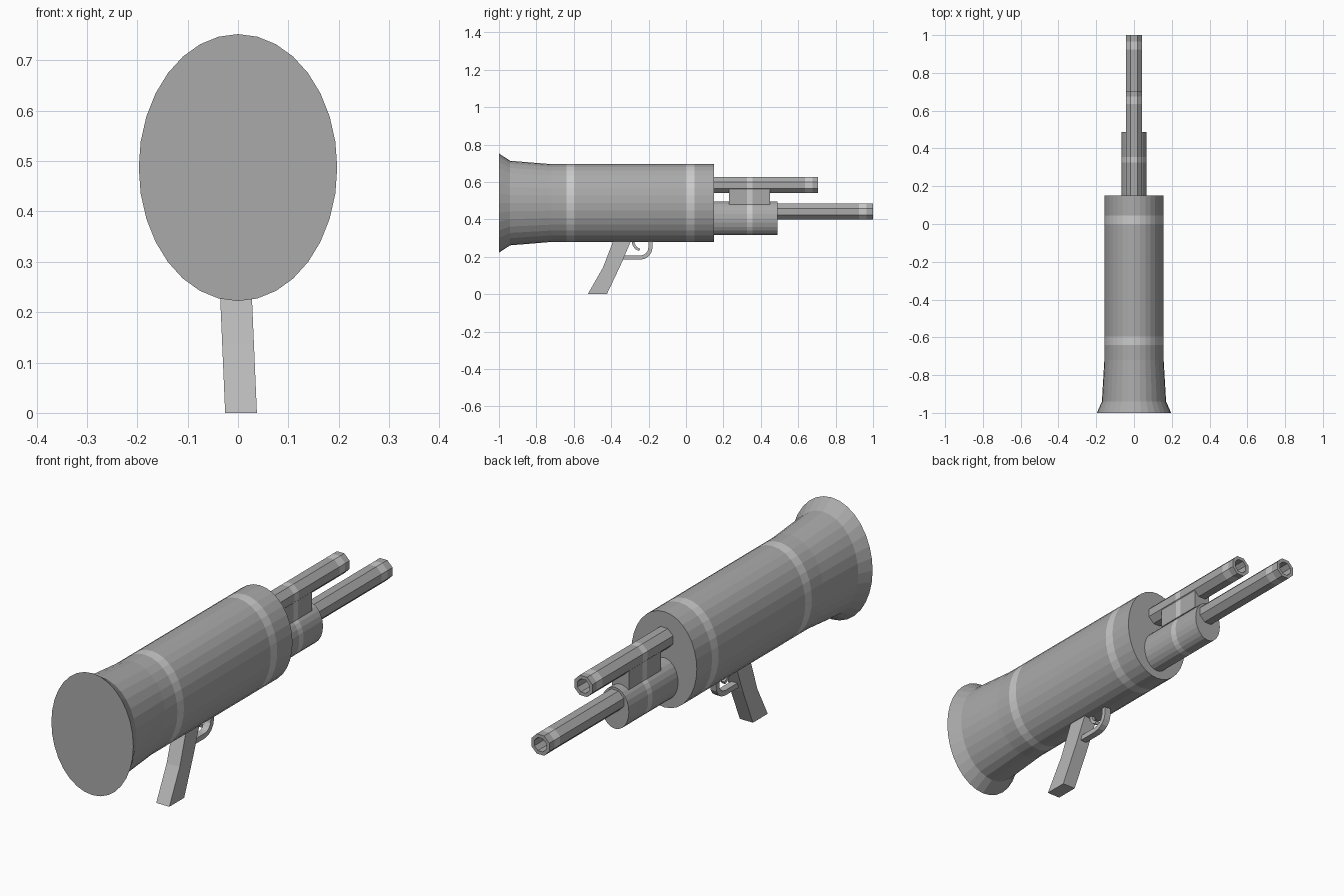
import bpy, math
from mathutils import Vector

if "Cube" in bpy.data.objects:
    bpy.data.objects.remove(bpy.data.objects["Cube"])


def material(name, v):
    m = bpy.data.materials.new(name)
    m.diffuse_color = (v, v, v, 1)
    m.use_nodes = True
    m.node_tree.nodes["Principled BSDF"].inputs["Base Color"].default_value = m.diffuse_color
    return m


DARK = material("dark_metal", 0.40)
LIGHT = material("light_band", 0.75)
GRIP = material("grip_grey", 0.48)


def make(name, verts, faces, mats, bands=()):
    me = bpy.data.meshes.new(name)
    me.from_pydata(verts, [], faces)
    for m in mats:
        me.materials.append(m)
    for i in bands:
        me.polygons[i].material_index = 1
    ob = bpy.data.objects.new(name, me)
    bpy.context.collection.objects.link(ob)
    return ob


def loft(name, sides, phase, cz, rings, bands=()):
    """Closed tube along y; rings are (y, rx, rz); bands are light sections."""
    verts, faces, lit = [], [], []
    for y, rx, rz in rings:
        for i in range(sides):
            a = phase + 2 * math.pi * i / sides
            verts.append((rx * math.cos(a), y, cz + rz * math.sin(a)))
    for k in range(len(rings) - 1):
        for i in range(sides):
            j = (i + 1) % sides
            if k in bands:
                lit.append(len(faces))
            faces.append((k * sides + i, (k + 1) * sides + i,
                          (k + 1) * sides + j, k * sides + j))
    last = (len(rings) - 1) * sides
    faces.append(tuple(range(sides)))
    faces.append(tuple(last + i for i in reversed(range(sides))))
    return make(name, verts, faces, [DARK, LIGHT], lit)


def strip(name, sections, mat):
    """Four-sided sweep through lists of four corner points."""
    verts = [p for s in sections for p in s]
    n = len(sections)
    faces = [(k * 4 + i, k * 4 + (i + 1) % 4, k * 4 + 4 + (i + 1) % 4, k * 4 + 4 + i)
             for k in range(n - 1) for i in range(4)]
    faces += [(3, 2, 1, 0), tuple(4 * n - 4 + i for i in range(4))]
    return make(name, verts, faces, [mat])


def lean(z):
    # the grip leans slightly sideways
    return 0.006 - 0.043 * z


def ribbon(name, path, half_w, half_t, mat):
    """Bar following a (y, z) path in the side plane."""
    pts = [Vector(p) for p in path]
    secs = []
    for i, p in enumerate(pts):
        t = (pts[min(i + 1, len(pts) - 1)] - pts[max(i - 1, 0)]).normalized()
        n = Vector((-t.y, t.x)) * half_t
        x = lean(p.y)
        a, b = p + n, p - n
        secs.append([(x - half_w, *a), (x + half_w, *a),
                     (x + half_w, *b), (x - half_w, *b)])
    return strip(name, secs, mat)


# Main oval body with flared end and two bands
B = (0.157, 0.208)
loft("body", 32, 0, 0.487,
     [(-1, 0.197, 0.265), (-0.94, 0.17, 0.226), (-0.72, *B), (-0.64, *B),
      (-0.595, *B), (0, *B), (0.045, *B), (0.15, *B)], bands=(3, 5))

# Lower sleeve
S = (0.067, 0.09)
loft("lower_sleeve", 24, 0, 0.405,
     [(0.14, *S), (0.325, *S), (0.355, *S), (0.488, *S)], bands=(1,))

# Octagonal hollow barrels
R = (0.0465, 0.0465)
H = (0.031, 0.031)
OCT = math.pi / 8
loft("upper_barrel", 8, OCT, 0.583,
     [(0.14, *R), (0.325, *R), (0.355, *R), (0.635, *R), (0.675, *R),
      (0.705, *R), (0.705, *H), (0.60, *H)], bands=(1, 3))
loft("lower_barrel", 8, OCT, 0.441,
     [(0.48, *R), (0.925, *R), (0.965, *R), (1, *R), (1, *H), (0.9, *H)], bands=(1,))

# Block joining the barrels
M = (0.04 * math.sqrt(2), 0.045 * math.sqrt(2))
loft("barrel_mount", 4, math.pi / 4, 0.525,
     [(0.23, *M), (0.325, *M), (0.355, *M), (0.45, *M)], bands=(1,))

# Bent grip
secs = []
for yb, zb, yf, zf in ((-0.525, 0, -0.423, 0), (-0.445, 0.14, -0.345, 0.165),
                       (-0.385, 0.295, -0.29, 0.295)):
    xb, xf, w = lean(zb), lean(zf), 0.0315
    secs.append([(xb - w, yb, zb), (xb + w, yb, zb), (xf + w, yf, zf), (xf - w, yf, zf)])
strip("grip", secs, GRIP)

# Trigger guard and trigger
guard = [(-0.345, 0.195), (-0.245, 0.195)]
guard += [(-0.245 + 0.055 * math.sin(a), 0.25 - 0.055 * math.cos(a))
          for a in (math.radians(22.5 * k) for k in range(1, 5))]
guard.append((-0.19, 0.295))
ribbon("trigger_guard", guard, 0.015, 0.011, GRIP)
ribbon("trigger", [(-0.285, 0.29), (-0.28, 0.265), (-0.268, 0.247), (-0.248, 0.236)],
       0.009, 0.007, GRIP)
